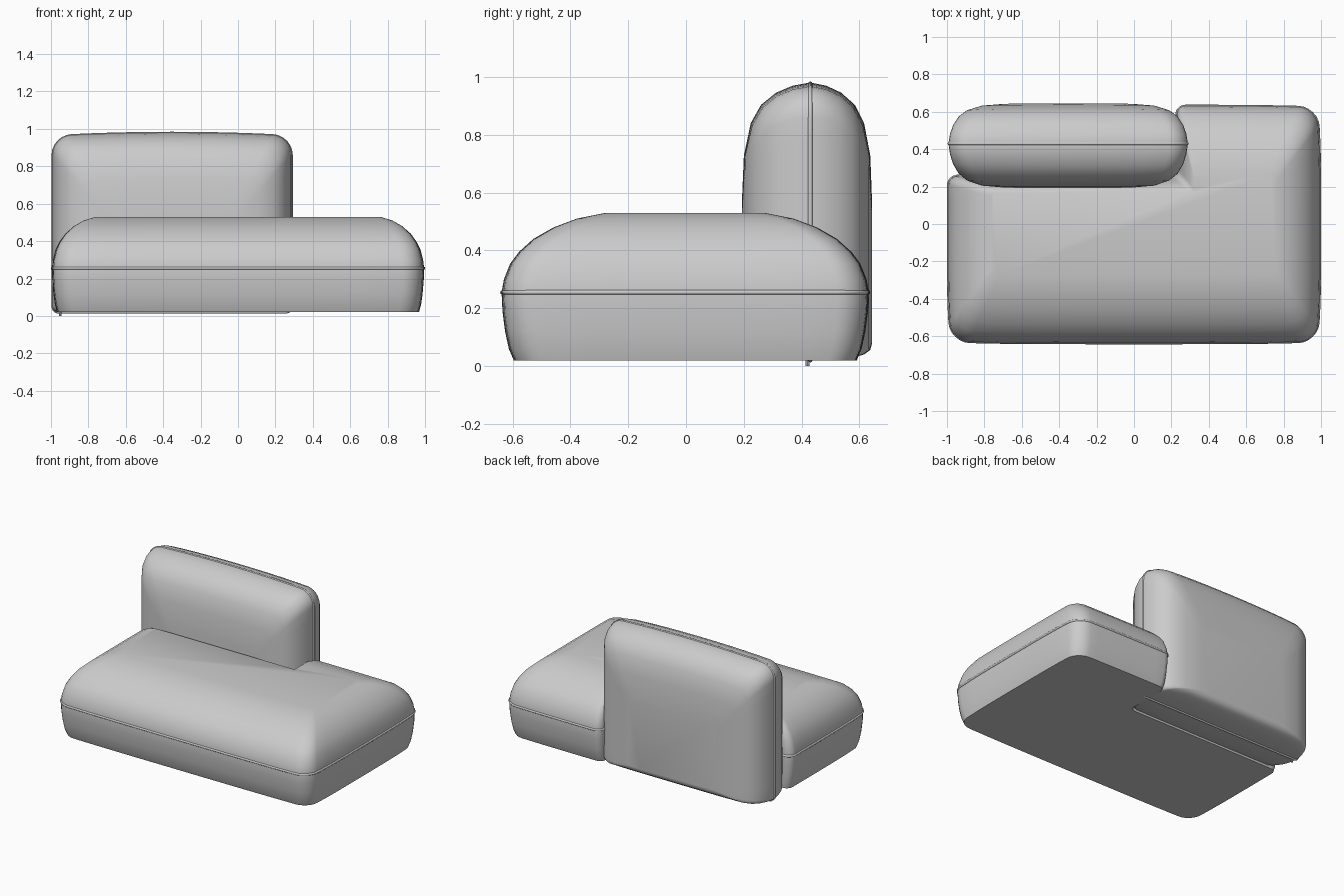
import bpy, bmesh
from math import cos, sin, pi
from mathutils import Vector

if "Cube" in bpy.data.objects:
    bpy.data.objects.remove(bpy.data.objects["Cube"])


def ring(corners, mult, radii, d, shrink, n=6, cuts=10):
    """Right-angled outline (CCW) inset by d, each edge scaled by mult, with rounded corners."""
    k = len(corners)
    pts = [Vector(c) for c in corners]
    dirs = [(pts[(i + 1) % k] - pts[i]).normalized() for i in range(k)]
    norms = [Vector((-e.y, e.x)) for e in dirs]
    inner = [pts[i] + norms[i - 1] * mult[i - 1] * d + norms[i] * mult[i] * d for i in range(k)]
    arcs = []
    for i in range(k):
        r, a, b = radii[i] * shrink, dirs[i - 1], dirs[i]
        c = inner[i] + (b - a) * r
        arcs.append([c - b * r * cos(t) + a * r * sin(t)
                     for t in (pi / 2 * j / n for j in range(n + 1))])
    out = []
    for i in range(k):
        out += arcs[i]
        s, e = arcs[i][-1], arcs[(i + 1) % k][0]
        out += [s.lerp(e, j / cuts) for j in range(1, cuts)]
    return out


def cushion(name, outline, profile, place):
    """Loft inset rings along a profile of (inset, height) and cap both ends."""
    bm = bmesh.new()
    dmax = max(d for d, h in profile)
    loops = []
    for d, h in profile:
        pts = ring(*outline, d, 1 - 0.6 * d / dmax)
        loops.append([bm.verts.new(place(p, h)) for p in pts])
    n = len(loops[0])
    for a, b in zip(loops, loops[1:]):
        for i in range(n):
            j = (i + 1) % n
            bm.faces.new((a[i], a[j], b[j], b[i]))
    bm.faces.new(loops[-1])
    bm.faces.new(loops[0][::-1])
    bmesh.ops.recalc_face_normals(bm, faces=bm.faces)
    me = bpy.data.meshes.new(name)
    bm.to_mesh(me)
    bm.free()
    ob = bpy.data.objects.new(name, me)
    bpy.context.collection.objects.link(ob)
    bpy.ops.object.select_all(action='DESELECT')
    ob.select_set(True)
    bpy.context.view_layer.objects.active = ob
    bpy.ops.object.shade_smooth_by_angle(angle=0.7)


def piping(name, outline, h, place):
    """Thin cord along the widest ring."""
    cu = bpy.data.curves.new(name, 'CURVE')
    cu.dimensions = '3D'
    cu.bevel_depth = 0.008
    cu.bevel_resolution = 2
    pts = ring(*outline, 0.003, 1)
    sp = cu.splines.new('POLY')
    sp.points.add(len(pts) - 1)
    for q, p in zip(sp.points, pts):
        q.co = (*place(p, h), 1)
    sp.use_cyclic_u = True
    bpy.context.collection.objects.link(bpy.data.objects.new(name, cu))


# Seat: L-shaped pad with a notch at the back left for the backrest
seat_outline = (
    [(-.995, -.638), (.995, -.638), (.995, .633), (.23, .633), (.23, .26), (-.995, .26)],
    [1, .65, 1, .25, .25, .65],
    [.1, .1, .1, .05, .04, .05])
seat_profile = [(.042, .02), (.025, .06), (.012, .12), (.003, .19), (0, .255), (.008, .30),
                (.03, .355), (.06, .395), (.11, .44), (.18, .48), (.26, .51), (.36, .53)]


def seat_place(p, h):
    return (p.x * (1 - .018 * (p.y / .64) ** 4), p.y * (1 - .015 * p.x ** 4), h)


cushion("seat", seat_outline, seat_profile, seat_place)
piping("seat_piping", seat_outline, .255, seat_place)

# Backrest: upright pad reaching down to the floor, lofted front to back
back_outline = (
    [(-.992, .02), (.288, .02), (.288, .977), (-.992, .977)],
    [.2, 1, 1.4, 1],
    [.03, .03, .1, .1])
half = [(.3, 1), (.18, .97), (.1, .87), (.055, .72), (.025, .5), (.008, .26)]
back_profile = ([(d, .43 - .237 * t) for d, t in half] + [(0, .43)]
                + [(d, .43 + .214 * t) for d, t in reversed(half)])


def back_place(p, h):
    u = (p.x + .352) / .64
    v = max(0, p.y - .02) / .96
    return (p.x, h - .018 * u ** 4 * (h - .43) / .22, p.y - .018 * v * u * u + .004 * v)


cushion("backrest", back_outline, back_profile, back_place)
piping("backrest_piping", back_outline, .43, back_place)

# Small loose end of the piping under the backrest
bpy.ops.mesh.primitive_cylinder_add(vertices=8, radius=.007, depth=.03, location=(-.95, .42, .015))
bpy.context.object.name = "piping_end"
